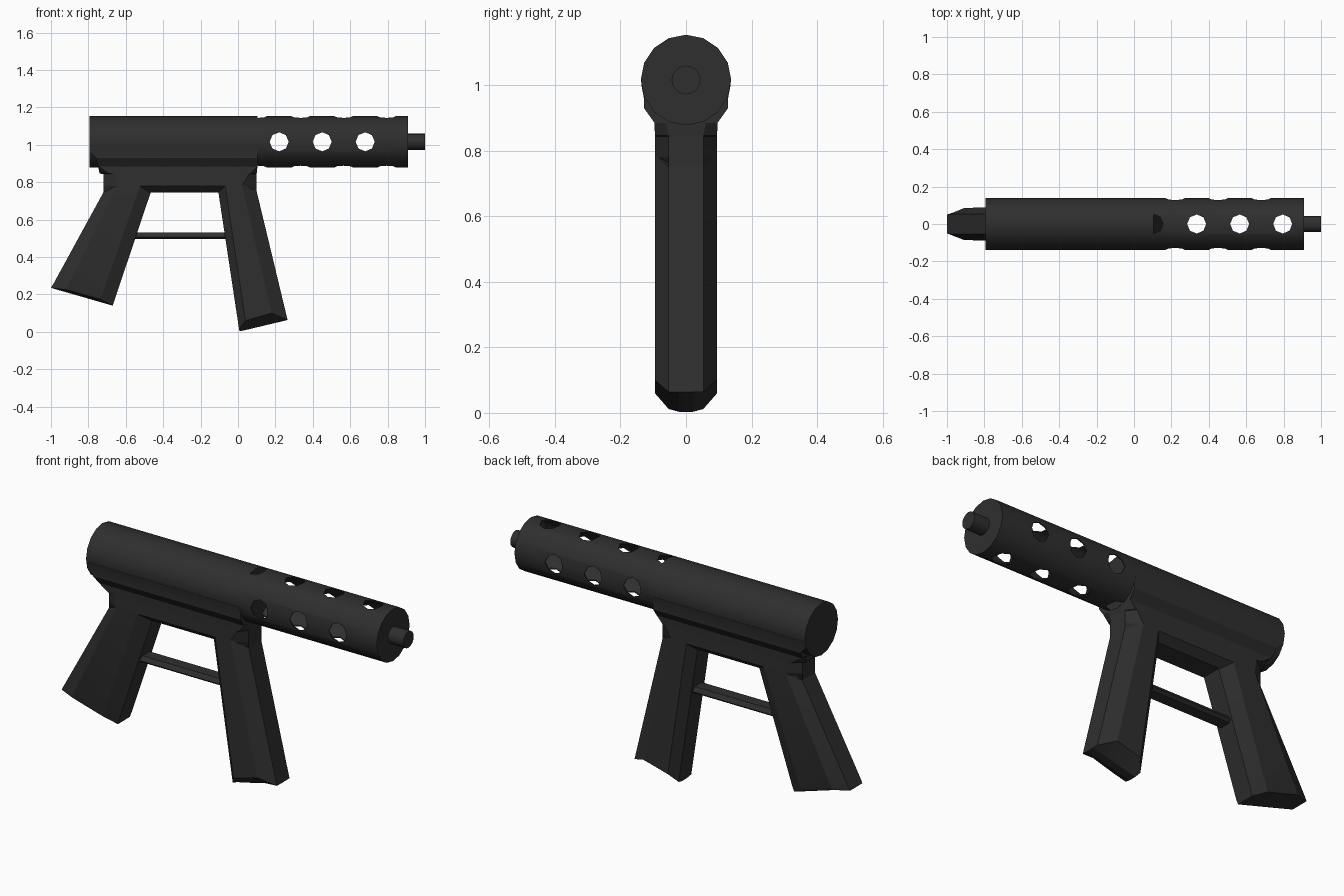
import bpy, bmesh
from math import pi, radians

cube = bpy.data.objects.get("Cube")
if cube:
    bpy.data.objects.remove(cube, do_unlink=True)

black = bpy.data.materials.new("matte_black")
black.use_nodes = True
colour = (0.028, 0.028, 0.028, 1)
black.diffuse_color = colour
black.node_tree.nodes["Principled BSDF"].inputs["Base Color"].default_value = colour

AXIS_Z = 1.016
RADIUS = 0.138


def finish(obj, name, angle=30):
    obj.name = name
    obj.data.materials.clear()
    obj.data.materials.append(black)
    bpy.ops.object.select_all(action='DESELECT')
    obj.select_set(True)
    bpy.context.view_layer.objects.active = obj
    bpy.ops.object.shade_smooth_by_angle(angle=radians(angle))
    return obj


def cylinder(x0, x1, radius, sides=16):
    bpy.ops.mesh.primitive_cylinder_add(
        vertices=sides, radius=radius, depth=x1 - x0,
        location=((x0 + x1) / 2, 0, AXIS_Z), rotation=(0, pi / 2, 0))
    return bpy.context.object


def section(points):
    """Mirror half an outline, given back to front as (x, y, z)."""
    return points + [(x, -y, z) for x, y, z in reversed(points)]


def loft(name, sections):
    bm = bmesh.new()
    rings = [[bm.verts.new(p) for p in s] for s in sections]
    n = len(rings[0])
    for a, b in zip(rings, rings[1:]):
        for i in range(n):
            j = (i + 1) % n
            bm.faces.new((a[i], a[j], b[j], b[i]))
    for ring in (rings[0], rings[-1]):
        bm.faces.new(ring)
    bmesh.ops.recalc_face_normals(bm, faces=bm.faces)
    mesh = bpy.data.meshes.new(name)
    bm.to_mesh(mesh)
    bm.free()
    obj = bpy.data.objects.new(name, mesh)
    bpy.context.collection.objects.link(obj)
    return finish(obj, name, 20)


def cut(obj, cutter):
    bpy.context.view_layer.objects.active = obj
    mod = obj.modifiers.new("cut", 'BOOLEAN')
    mod.operation = 'DIFFERENCE'
    mod.solver = 'EXACT'
    mod.object = cutter
    bpy.ops.object.modifier_apply(modifier=mod.name)
    bpy.data.objects.remove(cutter, do_unlink=True)


# Round upper body and front stub
finish(cylinder(-0.795, 0.105, RADIUS), "receiver_tube")
finish(cylinder(0.89, 1.0, 0.044), "muzzle")

# Hollow shroud with alternating side and vertical holes
shroud = cylinder(0.105, 0.91, RADIUS)
cut(shroud, cylinder(0.05, 0.904, RADIUS - 0.006))
for i in range(7):
    bpy.ops.mesh.primitive_cylinder_add(
        vertices=8, radius=0.051, depth=0.5,
        location=(0.105 + i * 0.115, 0, AXIS_Z),
        rotation=(pi / 2 if i % 2 else 0, 0, 0))
    cut(shroud, bpy.context.object)
finish(shroud, "shroud")

# Lower body: back, back side, front side, front, centre width, side width, height
levels = [
    (-0.794, -0.794, 0.104, 0.104, 0.06, 0.136, 1.0),
    (-0.794, -0.794, 0.104, 0.104, 0.06, 0.129, 0.965),
    (-0.76, -0.76, 0.104, 0.104, 0.06, 0.128, 0.93),
    (-0.748, -0.748, 0.104, 0.104, 0.06, 0.096, 0.885),
    (-0.74, -0.69, 0.1, 0.07, 0.053, 0.095, 0.846),
    (-0.72, -0.66, 0.1, 0.06, 0.053, 0.095, 0.844),
    (-0.72, -0.65, 0.1, 0.02, 0.053, 0.095, 0.78),
    (-0.72, -0.66, 0.1, 0.04, 0.053, 0.056, 0.745),
]
# The front pair is ordered so that the side point lies behind the front point
loft("lower_body", [
    section([(b, c, z), (bs, w, z), (min(f, fs), w, z), (max(f, fs), c, z)])
    for b, bs, f, fs, c, w, z in levels])

# Grips with chamfered corners and bevelled ends
loft("rear_grip", [
    section([(-0.72, 0.053, 0.745), (-0.65, 0.095, 0.78),
             (-0.52, 0.095, 0.79), (-0.455, 0.053, 0.78)]),
    section([(-0.985, 0.053, 0.26), (-0.91, 0.085, 0.245),
             (-0.73, 0.085, 0.19), (-0.66, 0.053, 0.17)]),
    section([(-1.0, 0.05, 0.235), (-0.915, 0.079, 0.225),
             (-0.74, 0.079, 0.175), (-0.67, 0.05, 0.14)]),
])
loft("front_grip", [
    section([(-0.11, 0.053, 0.78), (-0.07, 0.095, 0.79),
             (0.02, 0.095, 0.79), (0.1, 0.053, 0.75)]),
    section([(0.006, 0.053, 0.012), (0.04, 0.095, 0.06),
             (0.18, 0.095, 0.1), (0.265, 0.053, 0.064)]),
    section([(0.01, 0.02, 0.003), (0.05, 0.022, 0.012),
             (0.18, 0.022, 0.043), (0.265, 0.02, 0.063)]),
])

# Bar joining the grips, with a bevelled underside
loft("grip_bar", [
    [(x, -0.03, 0.495), (x, 0.03, 0.495), (x, 0.045, 0.508),
     (x, 0.03, 0.53), (x, -0.03, 0.53), (x, -0.045, 0.508)]
    for x in (-0.57, -0.05)])
